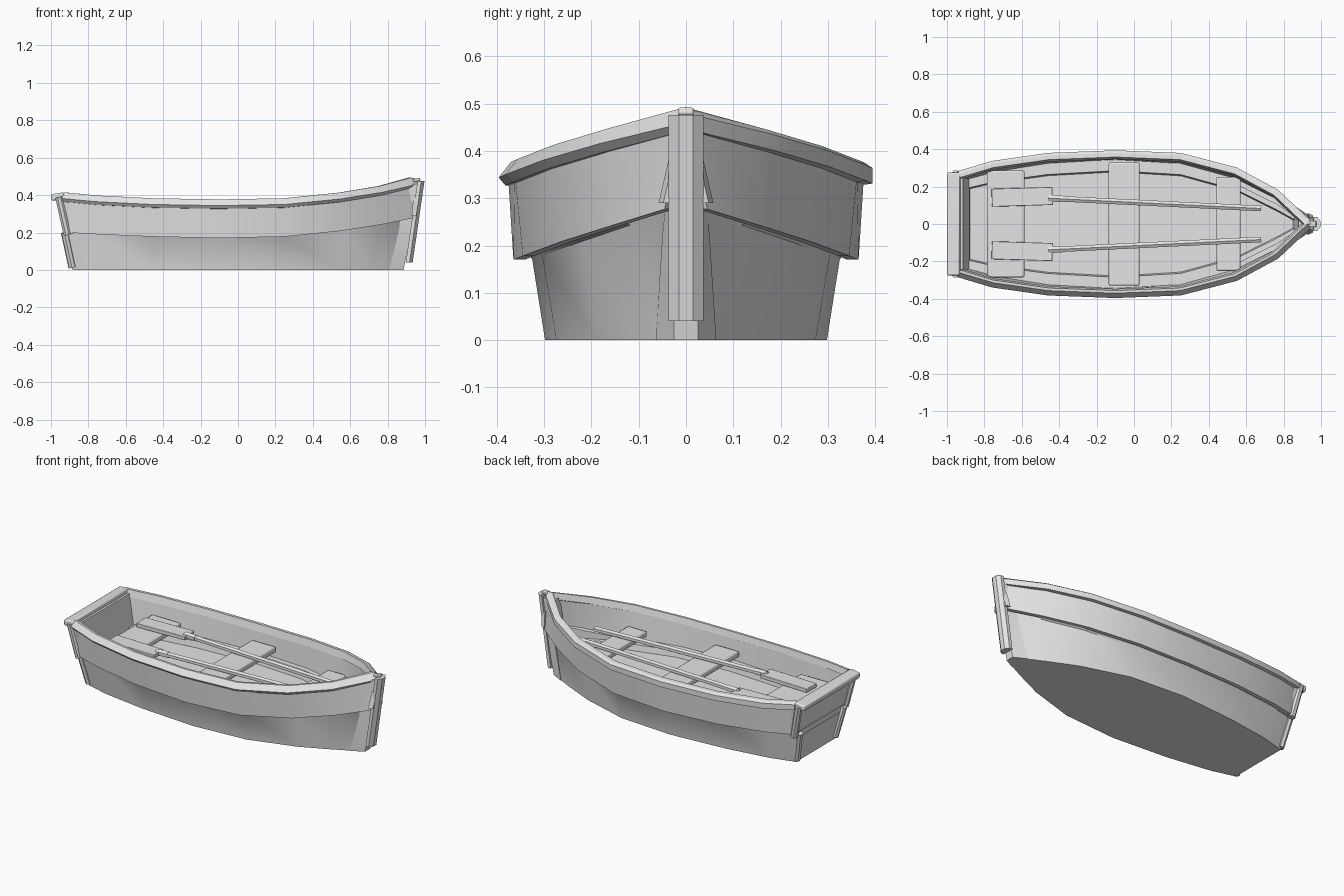
import bpy, bmesh, math
from mathutils import Vector, Matrix

cube = bpy.data.objects.get("Cube")
if cube:
    bpy.data.objects.remove(cube, do_unlink=True)

mat = bpy.data.materials.new("plain_grey")
mat.use_nodes = True
GREY = (0.78, 0.78, 0.78, 1)
mat.diffuse_color = GREY
mat.node_tree.nodes["Principled BSDF"].inputs["Base Color"].default_value = GREY


def finish(name, bm, bevel=0):
    bmesh.ops.recalc_face_normals(bm, faces=bm.faces)
    me = bpy.data.meshes.new(name)
    bm.to_mesh(me)
    bm.free()
    ob = bpy.data.objects.new(name, me)
    bpy.context.collection.objects.link(ob)
    me.materials.append(mat)
    if bevel:
        mod = ob.modifiers.new("soft_edges", 'BEVEL')
        mod.width, mod.segments = bevel, 2
    bpy.ops.object.select_all(action='DESELECT')
    ob.select_set(True)
    bpy.context.view_layer.objects.active = ob
    bpy.ops.object.shade_smooth_by_angle(angle=math.radians(28))
    return ob


def loft(bm, rings):
    """Skin closed rings of points and cap both ends."""
    vs = [[bm.verts.new(p) for p in r] for r in rings]
    n = len(vs[0])
    for a, b in zip(vs, vs[1:]):
        for i in range(n):
            j = (i + 1) % n
            bm.faces.new((a[i], a[j], b[j], b[i]))
    bm.faces.new(vs[0])
    bm.faces.new(vs[-1])


def flip(p):
    return (p[0], -p[1], p[2])


def both_sides(name, rings, front_rings=None):
    bm = bmesh.new()
    loft(bm, rings)
    loft(bm, [[flip(p) for p in r] for r in front_rings or rings])
    return finish(name, bm)


def box(name, centre, size, turn=0, tilt=0, bevel=0.008):
    bm = bmesh.new()
    m = (Matrix.Translation(centre) @ Matrix.Rotation(turn, 4, 'Z')
         @ Matrix.Rotation(tilt, 4, 'Y') @ Matrix.Diagonal((*size, 1)))
    bmesh.ops.create_cube(bm, size=1, matrix=m)
    return finish(name, bm, bevel)


def rod(name, a, b, radius, sides=8):
    a, b = Vector(a), Vector(b)
    bm = bmesh.new()
    rot = (b - a).to_track_quat('Z', 'Y').to_matrix().to_4x4()
    bmesh.ops.create_cone(bm, cap_ends=True, segments=sides, radius1=radius, radius2=radius,
                          depth=(b - a).length, matrix=Matrix.Translation((a + b) / 2) @ rot)
    return finish(name, bm)


def normals(rail):
    """Outward plan direction at every point of a rail running stern to bow."""
    out = []
    for i in range(len(rail)):
        a, b = rail[max(i - 1, 0)], rail[min(i + 1, len(rail) - 1)]
        t = Vector((b[0] - a[0], b[1] - a[1])).normalized()
        out.append(Vector((-t.y, t.x)))
    return out


def inset(p, n, out, up=0):
    return (p[0] + n.x * out, max(p[1] + n.y * out, 0), p[2] + up)


# Hull rails, stern to bow
keel = [(-.885, .19, 0), (-.74, .23, 0), (-.46, .272, 0), (-.1, .298, 0),
        (.25, .274, 0), (.54, .187, 0), (.72, .105, 0), (.82, .055, 0)]
lap_low = [(-.92, .225, .2), (-.75, .265, .19), (-.46, .305, .178), (-.1, .325, .17),
           (.25, .304, .178), (.55, .222, .208), (.76, .118, .243), (.885, .036, .277)]
lap_high = [(-.92, .255, .2), (-.75, .3, .19), (-.46, .345, .178), (-.1, .365, .17),
            (.25, .345, .178), (.55, .265, .208), (.77, .155, .243), (.937, .045, .277)]
rim = [(-.94, .283, .412), (-.76, .337, .395), (-.46, .38, .38), (-.1, .394, .374),
       (.25, .38, .38), (.55, .302, .41), (.77, .183, .445), (.965, 0, .49)]

# Lower hull with a level ledge around the sunken floor
LEDGE, FLOOR = .209, .172
rings = []
for k, l, h in zip(keel, lap_low, lap_high):
    x, top = l[0], max(.21, l[2] + .012)
    inner = max(l[1] - .012, .012)
    edge = max(l[1] - .04, .009)
    half = [k, l, (x, h[1] - .014, top), (x, inner, top), (x, inner, LEDGE),
            (x, edge, LEDGE), (x, edge - .007, FLOOR)]
    rings.append(half + [flip(p) for p in reversed(half)])
bm = bmesh.new()
loft(bm, rings)
finish("lower_hull", bm)

# Upper planks, lapped over the lower hull
rim_n = normals(rim)
rim_n[-1] = Vector((1.5, 0))
rings = []
for l, r, n, ln in zip(lap_high, rim, rim_n, normals(lap_high)):
    rings.append([l, inset(r, n, -.018, -.03), inset(r, n, -.04, -.02), inset(l, ln, -.024)])
rings[-1][1:3] = [(.932, .014, .455), (.895, .002, .46)]
both_sides("upper_planks", rings)

# Gunwale rail, more chamfered along the front side
back_rail = [(-.022, -.046), (0, -.043), (0, -.01), (-.014, 0), (-.036, .002), (-.047, -.04)]
front_rail = [(-.022, -.048), (-.012, -.047), (.002, -.03), (-.024, .003), (-.038, .003), (-.047, -.035)]
both_sides("gunwale", *([[inset(r, n, o, u) for o, u in rail] for r, n in zip(rim, rim_n)]
                        for rail in (back_rail, front_rail)))

# Transom in two lapped boards
for name, low, high in (("lower_transom", (-.885, .19, 0), (-.925, .225, .21)),
                        ("upper_transom", (-.92, .255, .195), (-.955, .278, .39))):
    bm = bmesh.new()
    loft(bm, [[(x, y, z), (x, -y, z), (x + .04, -y, z), (x + .04, y, z)] for x, y, z in (low, high)])
    finish(name, bm)
box("transom_cap", (-.964, 0, .392), (.07, .55, .036), tilt=-.15)

# Corner posts at the stern
for s, side in ((1, "back"), (-1, "front")):
    rod("upper_post_" + side, (-.912, s * .247, .188), (-.957, s * .266, .39), .022)
    rod("lower_post_" + side, (-.885, s * .185, .014), (-.925, s * .215, .2), .022)

# Inner stem, its side wedges and the bevelled post in front
bm = bmesh.new()
loft(bm, [[(x0, -w, z), (x1, -.025, z), (x1, .025, z), (x0, w, z)]
          for x0, x1, w, z in ((.81, .885, .064, 0), (.862, .93, .05, .22), (.88, .962, .03, .46))])
finish("inner_stem", bm)
both_sides("stem_wedges", [[(x, 0, z), (x + .026, 0, z), (x + .026, w - .01, z), (x, w, z)]
                           for x, w, z in ((.928, .058, .29), (.938, .036, .385))])
bm = bmesh.new()
section = [(0, -.037), (.02, -.037), (.037, -.015), (.037, .015), (.02, .037), (0, .037)]
loft(bm, [[(x + dx, y, z) for dx, y in section] for x, z in ((.897, .04), (.96, .476))])
finish("stem_post", bm)
box("stem_cap", (.955, 0, .481), (.04, .032, .016), tilt=-.2, bevel=.004)

# Benches
for name, x0, x1, w in (("stern_bench", -.785, -.585, .285), ("middle_bench", -.135, .03, .33),
                        ("bow_bench", .44, .57, .25)):
    box(name, ((x0 + x1) / 2, 0, .266), (x1 - x0, 2 * w, .036))

# Oars resting on the benches
for s, side in ((1, "back"), (-1, "front")):
    box("oar_blade_" + side, (-.598, s * .145, .296), (.325, .096, .024), turn=s * .03, bevel=.003)
    rod("oar_shaft_" + side, (-.46, s * .138, .301), (.68, s * .083, .299), .017, 6)
    rod("oar_neck_" + side, (-.45, s * .138, .301), (-.38, s * .134, .301), .02, 6)
